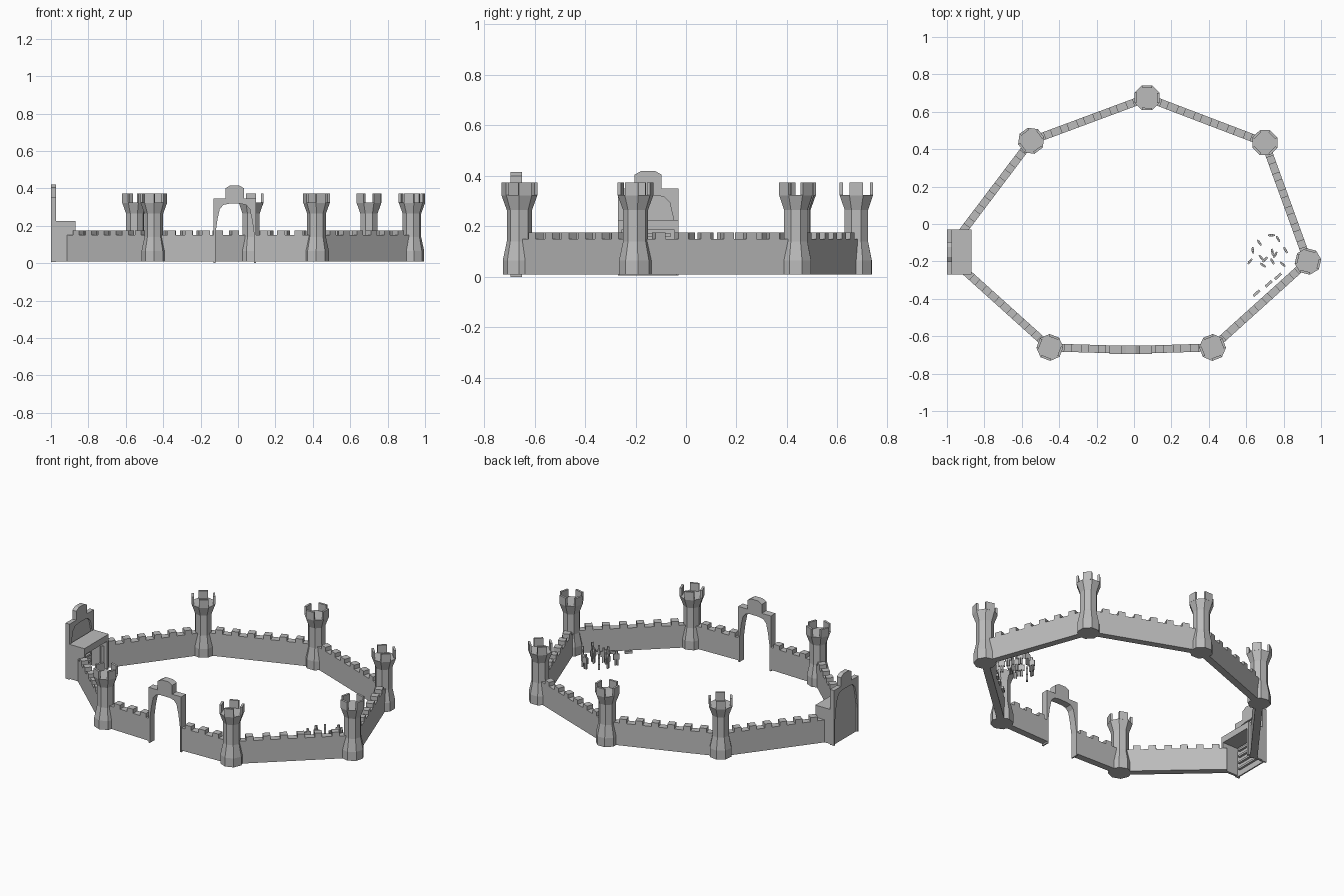
import bpy, bmesh, math
from mathutils import Vector, Matrix

if "Cube" in bpy.data.objects:
    bpy.data.objects.remove(bpy.data.objects["Cube"])


def material(name, value):
    m = bpy.data.materials.new(name)
    m.diffuse_color = (value, value, value, 1)
    m.use_nodes = True
    m.node_tree.nodes["Principled BSDF"].inputs["Base Color"].default_value = m.diffuse_color
    return m


STONE = material("grey stone", 0.5)


def finish(name, bm, mat=STONE):
    bmesh.ops.recalc_face_normals(bm, faces=bm.faces)
    me = bpy.data.meshes.new(name)
    bm.to_mesh(me)
    bm.free()
    me.materials.append(mat)
    ob = bpy.data.objects.new(name, me)
    bpy.context.collection.objects.link(ob)
    return ob


def box(bm, lo, hi, frame=Matrix()):
    """Box between two corners, placed by a frame matrix."""
    lo, hi = Vector(lo), Vector(hi)
    size = Matrix.Diagonal((hi - lo).to_4d())
    size[3][3] = 1
    bmesh.ops.create_cube(bm, size=1, matrix=frame @ Matrix.Translation((lo + hi) / 2) @ size)


def prism(bm, pts, depth, frame):
    """Outline in local x/z, extruded along local y."""
    face = bm.faces.new([bm.verts.new(frame @ Vector((x, -depth / 2, z))) for x, z in pts])
    ext = bmesh.ops.extrude_face_region(bm, geom=[face])
    move = frame.to_3x3() @ Vector((0, depth, 0))
    bmesh.ops.translate(bm, vec=move, verts=[v for v in ext["geom"] if isinstance(v, bmesh.types.BMVert)])
    bm.faces.new(list(face.verts)) if not face.is_valid else None


# Octagonal towers: (radius, height) profile, four battlements on alternate sides
PROFILE = [(.066, .01), (.066, .065), (.05, .14), (.05, .265), (.072, .325)]


def tower(name, x, y, turn):
    bm = bmesh.new()
    frame = Matrix.Translation((x, y, 0)) @ Matrix.Rotation(turn, 4, 'Z')
    ang = [math.radians(22.5 + 45 * i) for i in range(8)]
    ring = lambda r, z: [bm.verts.new(frame @ Vector((r * math.cos(a), r * math.sin(a), z))) for a in ang]
    rings = [ring(r, z) for r, z in PROFILE]
    for a, b in zip(rings, rings[1:]):
        for i in range(8):
            j = (i + 1) % 8
            bm.faces.new((a[i], a[j], b[j], b[i]))
    bm.faces.new(rings[0])
    bm.faces.new(rings[-1])
    ap = .072 * math.cos(math.pi / 8)
    for k in range(4):
        box(bm, (ap - .013, -.0265, .323), (ap, .0265, .373),
            frame @ Matrix.Rotation(k * math.pi / 2, 4, 'Z'))
    finish(name, bm)


# Curtain walls with evenly spaced merlons
def wall(name, a, b, trim_a=.05, trim_b=.05):
    a, b = Vector((*a, 0)), Vector((*b, 0))
    d = b - a
    n = d.length
    frame = Matrix.Translation(a) @ Matrix.Rotation(math.atan2(d.y, d.x), 4, 'Z')
    bm = bmesh.new()
    box(bm, (0, -.021, .01), (n, .021, .15), frame)
    s, e = trim_a, n - trim_b
    count = max(1, round((e - s) / .095))
    step = (e - s) / count
    for i in range(count):
        c = s + step * (i + .5)
        box(bm, (c - .021, -.021, .149), (c + .021, .021, .175), frame)
    finish(name, bm)


# Arch outline shared by the front gate and the side gatehouse
HALF = [(.1125, 0), (.1125, .345), (.05, .345), (.05, .40), (.025, .415)]
OPENING = [(.03, .318), (.06, .312), (.08, .29), (.093, .23), (.104, .15), (.104, 0)]


def arch(name, frame, depth, widen=1.0):
    right = HALF + [(-x, z) for x, z in reversed(HALF)]
    inner = [(-x, z) for x, z in reversed(OPENING)] + OPENING
    bm = bmesh.new()
    prism(bm, [(x * widen, z) for x, z in right + inner], depth, frame)
    return finish(name, bm)


TOWERS = [(-.45, -.66), (.42, -.66), (.93, -.20), (.70, .435), (.07, .675), (-.55, .445)]
GATE_N, GATE_S = (-.92, -.045), (-.90, -.255)
loop = [GATE_S] + TOWERS + [GATE_N]
for i in range(1, 7):
    p, q, r = (Vector(loop[k]) for k in (i - 1, i, i + 1))
    out = -((p - q).normalized() + (r - q).normalized())
    tower(f"tower_{i}", q.x, q.y, math.atan2(out.y, out.x))

wall("wall_west_front", GATE_S, TOWERS[0], .02)
wall("wall_front_left", TOWERS[0], (-.125, -.675 + .005), .05, .0)
wall("wall_front_right", (.09, -.67), TOWERS[1], .0, .05)
for i in range(1, 5):
    wall(f"wall_{i}", TOWERS[i], TOWERS[i + 1])
wall("wall_west_back", TOWERS[5], GATE_N, .05, .02)

# Open front gate
arch("front_gate_arch", Matrix.Translation((-.0175, -.672, 0)), .045)

# Side gatehouse: arched plate, door, side walls and platform
side = Matrix.Translation((-.986, -.15, .005)) @ Matrix.Rotation(math.pi / 2, 4, 'Z')
arch("gatehouse_arch", side, .028, 1.067)
bm = bmesh.new()
prism(bm, [(x * 1.067, z) for x, z in [(-x, z) for x, z in reversed(OPENING)] + OPENING], .008, side)
finish("gatehouse_door", bm)
bm = bmesh.new()
for k in range(4):
    z = .04 + .04 * k
    box(bm, (-.985, -.24, z), (-.968, -.06, z + .012))
finish("door_bars", bm)
bm = bmesh.new()
box(bm, (-.975, -.27, .185), (-.87, -.03, .225))
for y in (-.27, -.045):
    box(bm, (-.975, y, .01), (-.87, y + .015, .19))
finish("gatehouse_platform", bm)

# Group of standing figures inside the walls: x, y, facing in degrees
FIGURES = [(.62, -.2, 50), (.635, -.14, 95), (.67, -.10, -55), (.735, -.06, 0), (.77, -.08, -60),
           (.81, -.14, -60), (.74, -.15, 100), (.70, -.19, 45), (.68, -.18, -50), (.69, -.22, -35),
           (.74, -.20, -60), (.755, -.165, 60), (.795, -.215, -40)]
for i, (x, y, deg) in enumerate(FIGURES):
    f = Matrix.Translation((x, y, 0)) @ Matrix.Rotation(math.radians(deg), 4, 'Z')
    bm = bmesh.new()
    for s in (-1, 1):
        box(bm, (s * .006 - .004, -.005, .01), (s * .006 + .004, .005, .05), f)
        box(bm, (s * .015 - .003, -.004, .045), (s * .015 + .003, .004, .08), f)
    box(bm, (-.012, -.006, .048), (.012, .006, .082), f)
    box(bm, (-.006, -.006, .082), (.006, .006, .1), f)
    finish(f"figure_{i + 1}", bm)

# Planks lying beside the south-east wall
for i, (x, y) in enumerate([(.655, -.37), (.72, -.32), (.77, -.28)]):
    f = Matrix.Translation((x, y, 0)) @ Matrix.Rotation(math.radians(42), 4, 'Z')
    bm = bmesh.new()
    box(bm, (-.022, -.007, .01), (.022, .007, .025), f)
    finish(f"plank_{i + 1}", bm)
